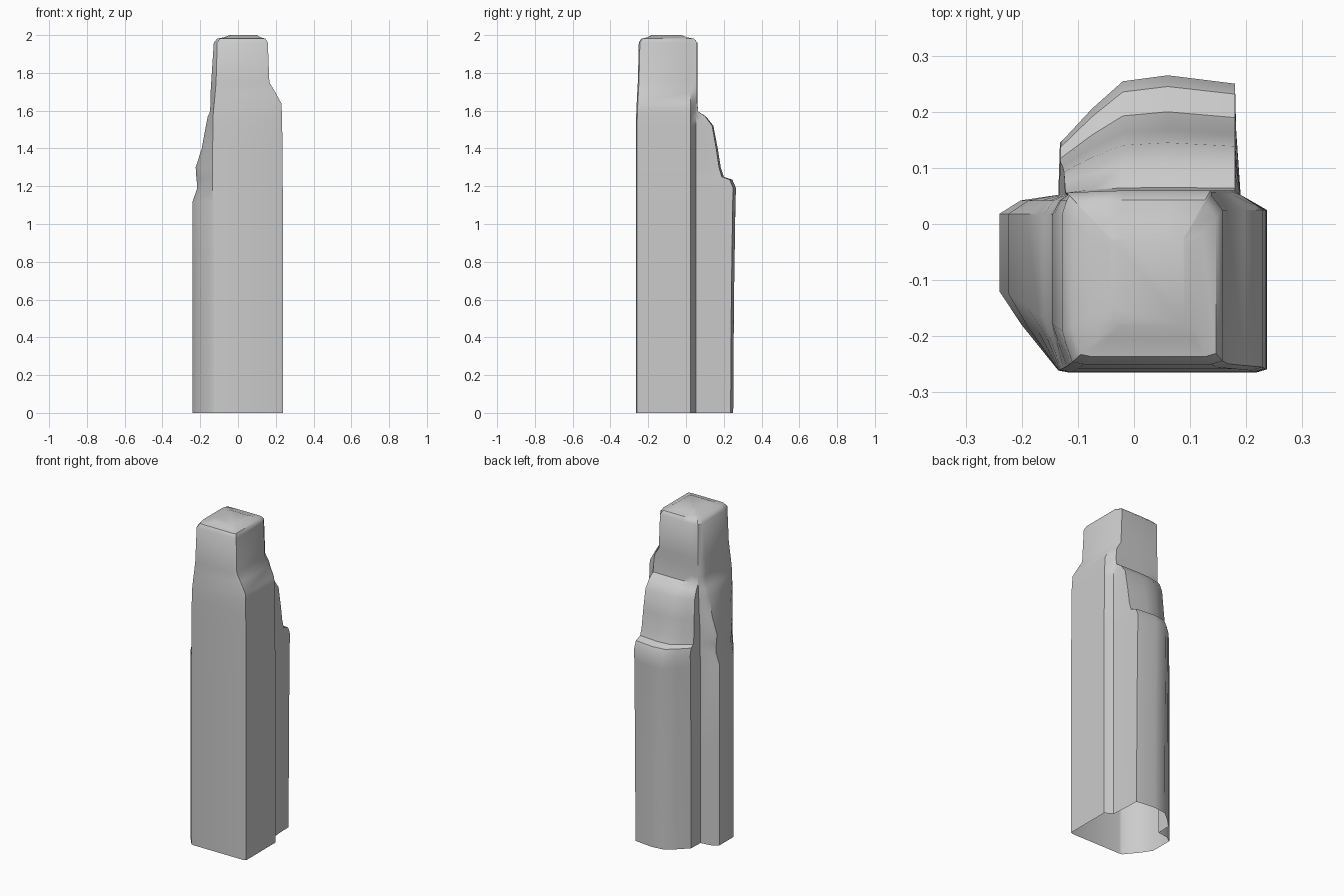
import bpy
import bmesh

# Levels: z, right x, front y, front-left corner x, left buttress x, back buttress y
LEVELS = [
    (0.00, 0.237, -0.265, -0.135, -0.240, 0.250),
    (0.60, 0.237, -0.265, -0.135, -0.240, 0.254),
    (1.12, 0.237, -0.265, -0.135, -0.240, 0.262),
    (1.19, 0.237, -0.265, -0.135, -0.216, 0.265),
    (1.235, 0.236, -0.265, -0.135, -0.219, 0.245),
    (1.25, 0.236, -0.265, -0.135, -0.221, 0.200),
    (1.30, 0.236, -0.265, -0.135, -0.224, 0.184),
    (1.40, 0.235, -0.265, -0.134, -0.192, 0.168),
    (1.52, 0.234, -0.265, -0.133, -0.170, 0.145),
    (1.57, 0.233, -0.264, -0.132, -0.160, 0.105),
    (1.595, 0.232, -0.263, -0.130, -0.148, 0.065),
    (1.64, 0.229, -0.261, -0.126, -0.146, 0.060),
    (1.70, 0.196, -0.258, -0.120, -0.145, 0.060),
    (1.75, 0.166, -0.255, -0.116, -0.142, 0.060),
    (1.96, 0.158, -0.250, -0.110, -0.128, 0.060),
]


def section(z, xr, yf, xf, xl, yb):
    """Shaft outline with a back buttress and a left buttress."""
    ym = 0.052
    d = yb - ym
    k = min(1.0, max(0.0, (-xl - 0.13) / 0.10))   # left buttress strength
    xb = min(0.19, xr - 0.02)
    x_back = min(0.182, xb)
    return [
        (xr, yf + 0.006, z), (xr, 0.025, z), (xb, ym, z),
        (x_back, ym + 0.55 * d, z), (x_back - 0.002, ym + 0.93 * d, z),
        (0.06, ym + d, z), (-0.02, ym + 0.95 * d, z),
        (-0.075, ym + 0.72 * d, z),
        (-0.12 - 0.012 * k, ym + 0.44 * d, z),
        (-0.115 - 0.02 * k, ym, z),
        (xl + 0.008 + 0.03 * k, 0.042, z), (xl, 0.018, z),
        (xl, -0.19 + 0.07 * k, z),
        (0.62 * xl + 0.38 * xf, -0.215 + 0.035 * k, z),
        (xf, yf + 0.004, z), (xf + 0.02, yf, z), (xr - 0.02, yf, z),
    ]


def shrink(ring, s, z):
    """Copy a ring, pulled in towards the roof centre."""
    cx, cy = 0.04, -0.11
    return [(cx + (x - cx) * s, cy + (y - cy) * s, z) for x, y, _ in ring]


rings = [section(*lv) for lv in LEVELS]

# Rounded roof with a small raised plate
rim = rings[-1]
for s, z in ((0.90, 1.981), (0.68, 1.988), (0.50, 2.0)):
    rings.append(shrink(rim, s, z))

# Loft the rings into one shell, open underneath
bm = bmesh.new()
loops = [[bm.verts.new(p) for p in ring] for ring in rings]
n = len(loops[0])
for lo, hi in zip(loops, loops[1:]):
    for i in range(n):
        j = (i + 1) % n
        bm.faces.new((lo[i], lo[j], hi[j], hi[i]))
bm.faces.new(loops[-1])
bmesh.ops.recalc_face_normals(bm, faces=bm.faces)
mesh = bpy.data.meshes.new("stepped_tower")
bm.to_mesh(mesh)
bm.free()

tower = bpy.data.objects.new("stepped_tower", mesh)
bpy.context.collection.objects.link(tower)
bpy.context.view_layer.objects.active = tower
tower.select_set(True)
bpy.ops.object.shade_smooth_by_angle(angle=0.7)
